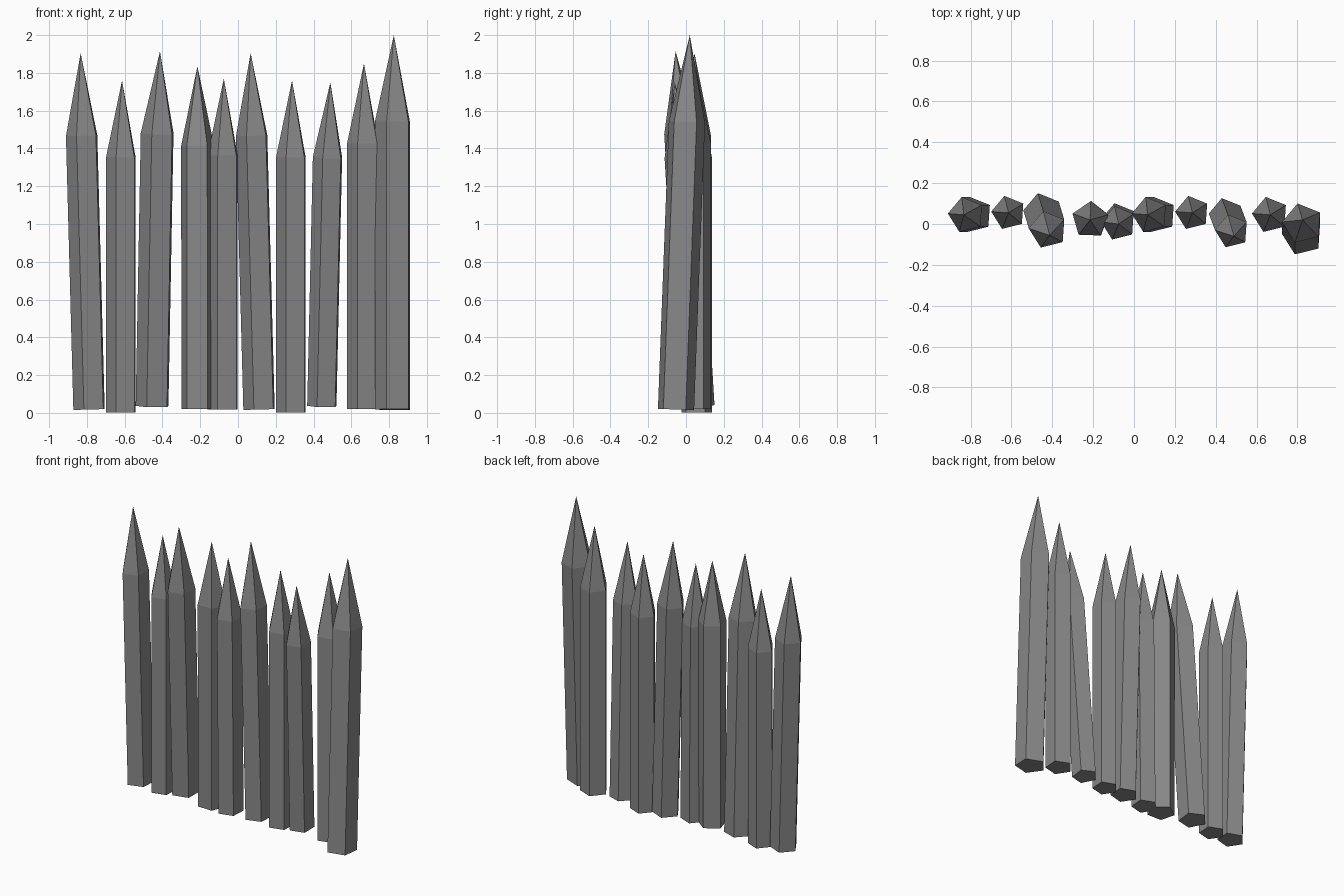
import bpy
import bmesh
from math import radians
from mathutils import Matrix, Vector

cube = bpy.data.objects.get("Cube")
if cube:
    bpy.data.objects.remove(cube)

# One plain grey for every stake
grey = bpy.data.materials.new("stake grey")
grey.use_nodes = True
colour = (0.25, 0.25, 0.25, 1)
grey.diffuse_color = colour
grey.node_tree.nodes["Principled BSDF"].inputs["Base Color"].default_value = colour

SIDES = 5
SHOULDER = 0.768  # share of the length below the point


def make_stake(name, base, tip, radius, turn=-4):
    """Five-sided post with a sharpened point, leaning from base to tip."""
    base, tip = Vector(base), Vector(tip)
    axis = tip - base
    length = axis.length
    lean = Vector((0, 0, 1)).rotation_difference(axis).to_matrix().to_4x4()
    place = Matrix.Translation(base) @ lean

    bm = bmesh.new()
    spin = Matrix.Rotation(radians(180 + turn), 4, 'Z')
    corners = [spin @ Matrix.Rotation(radians(360 / SIDES * i), 4, 'Z') @ Vector((radius, 0, 0))
               for i in range(SIDES)]
    low = [bm.verts.new(c) for c in corners]
    high = [bm.verts.new(c + Vector((0, 0, length * SHOULDER))) for c in corners]
    point = bm.verts.new((0, 0, length))
    bm.faces.new(low[::-1])
    for i in range(SIDES):
        j = (i + 1) % SIDES
        bm.faces.new((low[i], low[j], high[j], high[i]))
        bm.faces.new((high[i], high[j], point))
    bm.transform(place)
    mesh = bpy.data.meshes.new(name)
    bm.to_mesh(mesh)
    bm.free()
    mesh.materials.append(grey)
    bpy.context.collection.objects.link(bpy.data.objects.new(name, mesh))


# The leaning and upright pair that appears twice along the fence
for label, x in (("right", 0), ("left", 0.9)):
    make_stake(label + "_leaning_stake", (x - 0.782, 0.045, 0.018), (x - 0.833, 0.045, 1.905), 0.09)
    make_stake(label + "_upright_stake", (x - 0.614, 0.055, 0.003), (x - 0.614, 0.055, 1.76), 0.085)

# Stakes tipping forward
make_stake("right_forward_stake", (-0.448, 0.06, 0.035), (-0.413, -0.055, 1.915), 0.094)
make_stake("left_forward_stake", (0.45, 0.045, 0.035), (0.489, -0.06, 1.75), 0.084)

# Middle stakes
make_stake("turned_stake", (-0.213, 0.02, 0.02), (-0.215, 0.02, 1.835), 0.092, -20)
make_stake("middle_stake", (-0.075, 0.018, 0.018), (-0.075, 0, 1.77), 0.086)

# Stakes at the left end
make_stake("left_end_inner_stake", (0.667, 0.045, 0.02), (0.667, 0.045, 1.85), 0.09)
make_stake("tall_end_stake", (0.825, -0.055, 0.018), (0.825, 0.02, 2.0), 0.101)
